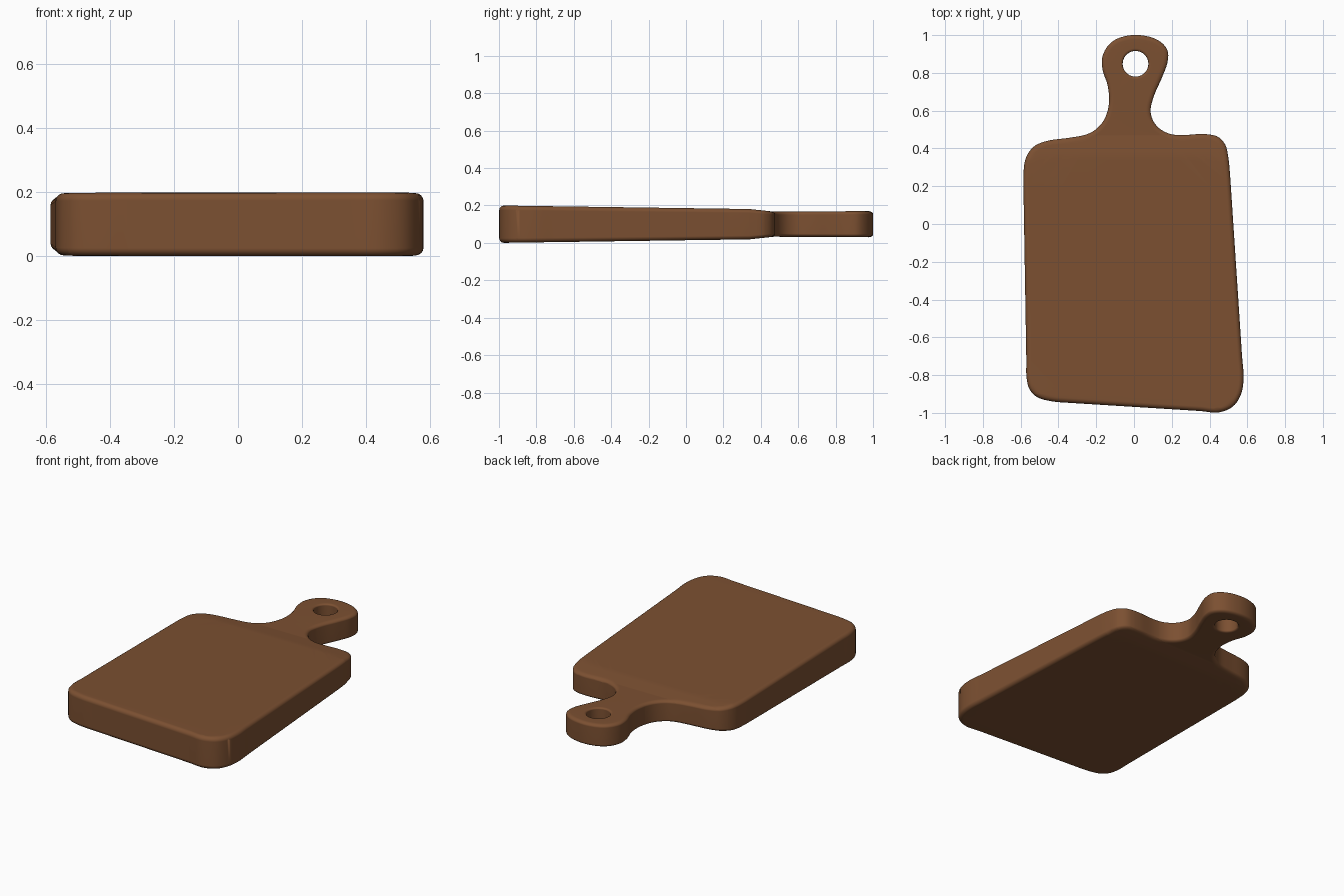
import bpy, bmesh, math
from mathutils import Vector
from mathutils.geometry import interpolate_bezier

cube = bpy.data.objects.get("Cube")
if cube:
    bpy.data.objects.remove(cube, do_unlink=True)

HALF = 0.1          # half thickness at the thick front end
EDGE = 0.025        # rounding of the outer edge
HOLE_EDGE = 0.014   # rounding of the hanging hole

# Board and handle outline, anticlockwise from the front left corner
OUTLINE = [
    (-.57, -.72), (-.568, -.82), (-.552, -.877), (-.515, -.915), (-.445, -.937), (-.34, -.947),
    (.35, -.99), (.45, -.997), (.525, -.965), (.567, -.9), (.58, -.82), (.572, -.7),
    (.51, .24), (.498, .36), (.483, .42), (.447, .46), (.39, .475), (.21, .473),
    (.15, .495), (.107, .537), (.088, .595), (.103, .67), (.15, .78), (.178, .86),
    (.177, .92), (.135, .968), (.065, .995), (-.035, .997), (-.12, .962), (-.166, .89),
    (-.167, .82), (-.14, .735), (-.132, .645), (-.155, .558), (-.203, .5), (-.256, .473),
    (-.34, .457), (-.467, .438), (-.53, .41), (-.572, .35), (-.586, .24),
]

# Half thickness along the length: tapering board, thin handle
TAPER = [(-1.0, .1), (.34, .081), (.47, .067), (1.0, .07)]


def smooth_loop(points, steps=6):
    """Closed smooth curve through the points; long spans stay straight."""
    pts = [Vector((x, y, 0)) for x, y in points]
    n = len(pts)
    tangents = []
    for i, p in enumerate(pts):
        before, after = p - pts[i - 1], pts[(i + 1) % n] - p
        tangents.append((before.normalized() + after.normalized()).normalized())
    result = []
    for i, p in enumerate(pts):
        j = (i + 1) % n
        q = pts[j]
        span = (q - p).length
        if span > 0.3:
            result += [p.lerp(q, k / steps) for k in range(steps)]
        else:
            a, b = p + tangents[i] * span / 3, q - tangents[j] * span / 3
            result += interpolate_bezier(p, a, b, q, steps + 1)[:-1]
    return result


def rounded_wall(bm, loop, radius, steps=4):
    """Wall along a loop with rounded rims; returns top and bottom edges."""
    n = len(loop)
    rim = []
    for k in range(steps + 1):
        a = math.pi / 2 * k / steps
        rim.append((radius * (1 - math.sin(a)), HALF - radius * (1 - math.cos(a))))
    profile = rim + [(inset, -z) for inset, z in reversed(rim)]
    rings = []
    for inset, z in profile:
        ring = []
        for i, p in enumerate(loop):
            t = (loop[(i + 1) % n] - loop[i - 1]).normalized()
            inward = Vector((-t.y, t.x, 0))
            ring.append(bm.verts.new(p + inward * inset + Vector((0, 0, z))))
        rings.append(ring)
    for upper, lower in zip(rings, rings[1:]):
        for i in range(n):
            j = (i + 1) % n
            bm.faces.new((upper[i], lower[i], lower[j], upper[j]))
    return [[bm.edges.get((r[i - 1], r[i])) for i in range(n)] for r in (rings[0], rings[-1])]


def half_thickness(y):
    for (y0, h0), (y1, h1) in zip(TAPER, TAPER[1:]):
        if y <= y1:
            return h0 + (h1 - h0) * max(0, y - y0) / (y1 - y0)
    return TAPER[-1][1]


# Outer wall and hanging hole, then flat top and bottom between them
bm = bmesh.new()
outer = rounded_wall(bm, smooth_loop(OUTLINE), EDGE)
hole_loop = [Vector((.008 + .068 * math.cos(a), .848 + .068 * math.sin(a), 0))
             for a in (-math.tau * k / 40 for k in range(40))]
hole = rounded_wall(bm, hole_loop, HOLE_EDGE)
for rim, hole_rim in zip(outer, hole):
    bmesh.ops.triangle_fill(bm, edges=rim + hole_rim, use_beauty=True)

# Cross cuts so the taper can bend the faces
for y in (-.9, -.5, -.1, .2, .34, .38, .42, .47, .6):
    bmesh.ops.bisect_plane(bm, geom=bm.verts[:] + bm.edges[:] + bm.faces[:],
                           plane_co=(0, y, 0), plane_no=(0, 1, 0))
for v in bm.verts:
    v.co.z = HALF + v.co.z * half_thickness(v.co.y) / HALF
bmesh.ops.recalc_face_normals(bm, faces=bm.faces[:])

mesh = bpy.data.meshes.new("cutting_board")
bm.to_mesh(mesh)
bm.free()
board = bpy.data.objects.new("cutting_board", mesh)
bpy.context.collection.objects.link(board)

# Soft shading with flat broad faces
mesh.shade_smooth()
weighted = board.modifiers.new("weighted_normals", "WEIGHTED_NORMAL")
weighted.weight = 90

# Brown wood
wood = bpy.data.materials.new("brown_wood")
wood.use_nodes = True
colour = (.2, .08, .031, 1)
wood.diffuse_color = colour
wood.node_tree.nodes["Principled BSDF"].inputs["Base Color"].default_value = colour
mesh.materials.append(wood)
